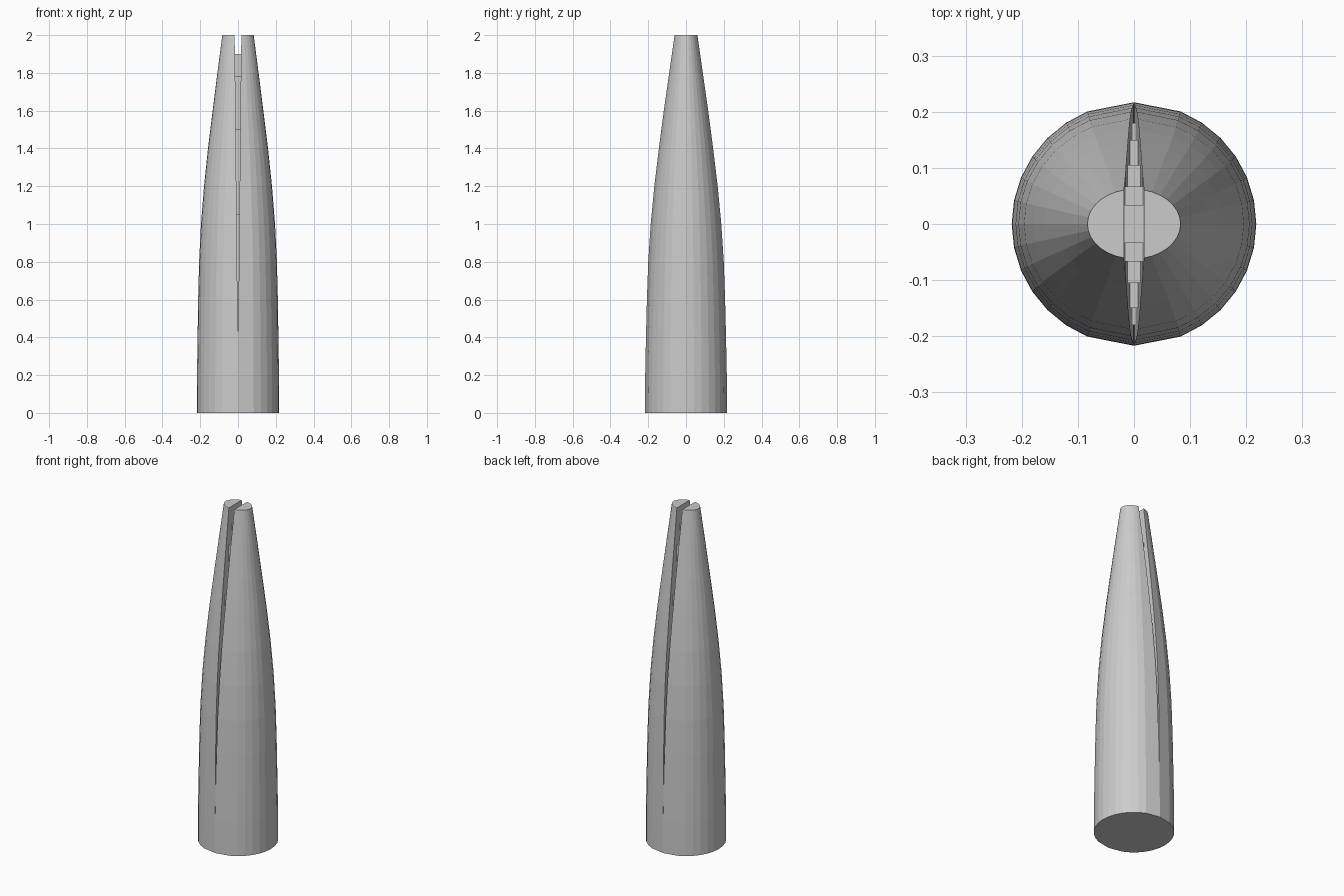
import bpy, bmesh
from math import sin, cos, radians

if "Cube" in bpy.data.objects:
    bpy.data.objects.remove(bpy.data.objects["Cube"])

# Height, half width in x, half depth in y, half width of the slit
LEVELS = [
    (0.0, .218, .217, .000), (0.2, .217, .216, .000), (0.4, .214, .212, .001),
    (0.6, .211, .207, .003), (0.8, .206, .200, .005), (1.0, .196, .187, .007),
    (1.2, .180, .168, .009), (1.4, .159, .144, .011), (1.6, .134, .118, .013),
    (1.8, .109, .090, .015), (2.0, .083, .062, .018),
]
ARC = [-67.5 + 11.25 * i for i in range(13)]


def make_object(name, bm):
    bmesh.ops.recalc_face_normals(bm, faces=bm.faces)
    mesh = bpy.data.meshes.new(name)
    bm.to_mesh(mesh)
    bm.free()
    obj = bpy.data.objects.new(name, mesh)
    bpy.context.collection.objects.link(obj)
    return obj


def tower_half(name, side):
    bm = bmesh.new()
    rings = []
    for z, rx, ry, gap in LEVELS:
        # slit corners lie on the ellipse, the rest is the curved facade
        yc = ry * (1 - (gap / rx) ** 2) ** .5
        pts = [(gap, -yc)]
        pts += [(rx * cos(radians(a)), ry * sin(radians(a))) for a in ARC]
        pts += [(gap, yc)]
        rings.append([bm.verts.new((side * x, y, z)) for x, y in pts])
    for low, high in zip(rings, rings[1:]):
        n = len(low)
        for i in range(n):
            j = (i + 1) % n
            bm.faces.new((low[i], low[j], high[j], high[i]))
    bm.faces.new(rings[0])
    bm.faces.new(rings[-1])
    return make_object(name, bm)


def core_block(name, z0, z1, half_depth, half_width):
    bm = bmesh.new()
    bmesh.ops.create_cube(bm, size=1)
    for v in bm.verts:
        v.co.x *= 2 * half_width
        v.co.y *= 2 * half_depth
        v.co.z = z0 if v.co.z < 0 else z1
    return make_object(name, bm)


# Two tapering halves
tower_half("right_half", 1)
tower_half("left_half", -1)

# Stepped core recessed inside the slit
STEPS = [(0.02, .6, .18), (.6, 1.05, .15), (1.05, 1.5, .105),
         (1.5, 1.78, .067), (1.78, 1.9, .034)]
for k, (z0, z1, depth) in enumerate(STEPS):
    core_block(f"core_step_{k + 1}", z0, z1, depth, .018)
